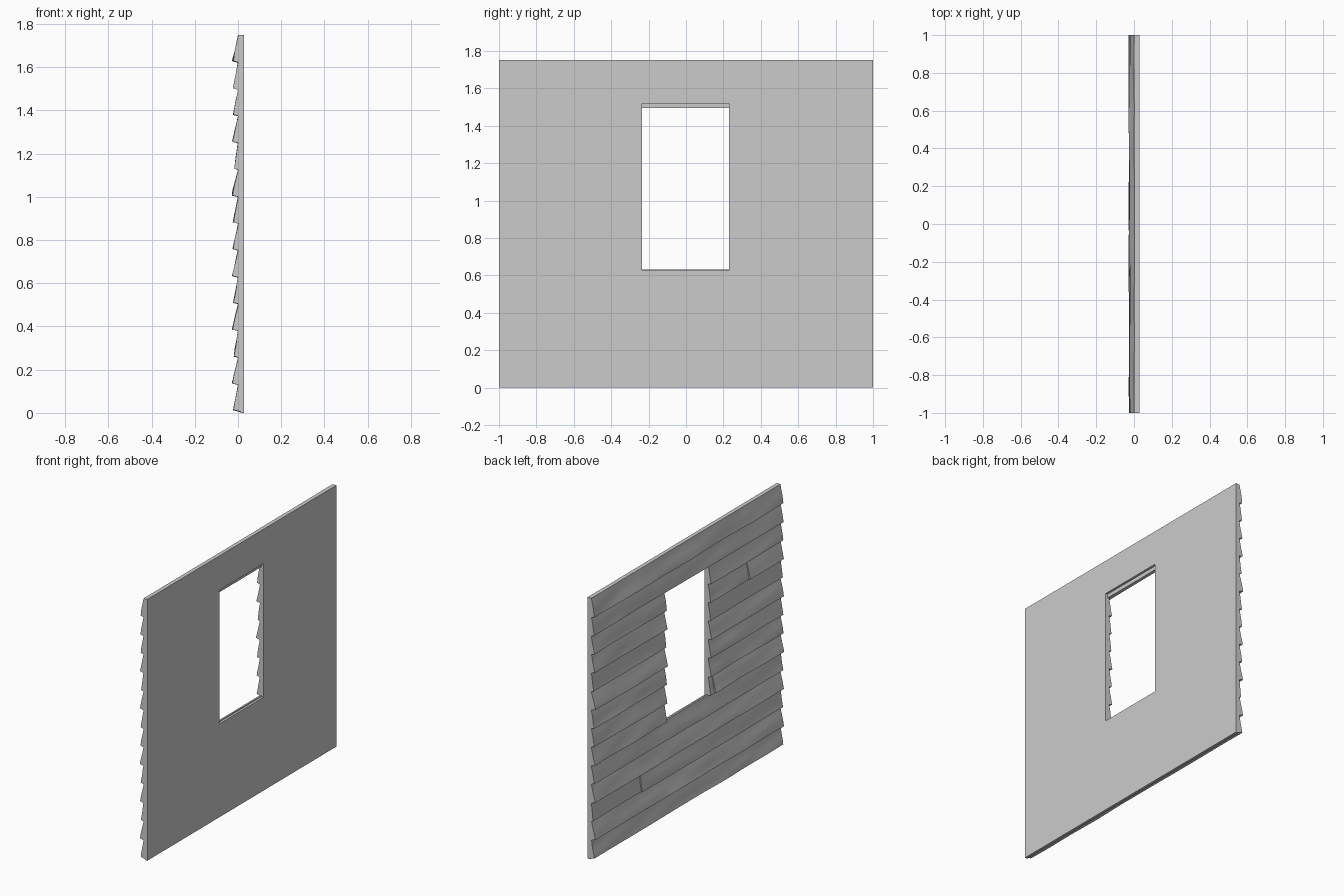
import bpy, bmesh, math, random
from mathutils import Vector, noise

if "Cube" in bpy.data.objects:
    bpy.data.objects.remove(bpy.data.objects["Cube"])
random.seed(4)

GREY = (0.6, 0.6, 0.6, 1)
mat = bpy.data.materials.new("plain grey")
mat.use_nodes = True
mat.diffuse_color = GREY
mat.node_tree.nodes["Principled BSDF"].inputs["Base Color"].default_value = GREY

HEIGHT, BASE, ROWS = 1.75, 0.01, 14
PITCH = (HEIGHT - BASE) / ROWS
WIN_Y = (-0.235, 0.23)
WIN_Z = (0.625, 1.52)
PANEL_X = (0.011, 0.028)


def finish(name, bm, smooth=False):
    bmesh.ops.recalc_face_normals(bm, faces=bm.faces)
    mesh = bpy.data.meshes.new(name)
    bm.to_mesh(mesh)
    bm.free()
    mesh.materials.append(mat)
    ob = bpy.data.objects.new(name, mesh)
    bpy.context.collection.objects.link(ob)
    if smooth:
        bpy.ops.object.select_all(action="DESELECT")
        ob.select_set(True)
        bpy.context.view_layer.objects.active = ob
        bpy.ops.object.shade_smooth_by_angle(angle=math.radians(35))
    return ob


def wall_panel():
    """Flat backing wall with a window opening."""
    bm = bmesh.new()
    ys, zs = (-1, *WIN_Y, 1), (0, *WIN_Z, HEIGHT)
    grid = [[bm.verts.new((PANEL_X[0], y, z)) for z in zs] for y in ys]
    for i in range(3):
        for j in range(3):
            if (i, j) != (1, 1):
                bm.faces.new((grid[i][j], grid[i + 1][j],
                              grid[i + 1][j + 1], grid[i][j + 1]))
    out = bmesh.ops.extrude_face_region(bm, geom=bm.faces[:], use_keep_orig=True)
    moved = [g for g in out["geom"] if isinstance(g, bmesh.types.BMVert)]
    bmesh.ops.translate(bm, verts=moved, vec=(PANEL_X[1] - PANEL_X[0], 0, 0))
    bmesh.ops.dissolve_limit(bm, angle_limit=0.01, verts=bm.verts, edges=bm.edges)
    finish("wall_panel", bm)


def board(row, y0, y1, lip):
    """One wedge-shaped, weathered siding board; lip is how far its foot juts out."""
    bm = bmesh.new()
    z0 = BASE + row * PITCH
    steps = 8
    length = max(2, round((y1 - y0) / 0.04))
    seed = random.uniform(0, 50)
    loops = []
    for i in range(length + 1):
        y = y0 + (y1 - y0) * i / length
        sag = 0.003 * noise.noise(Vector((seed, y * 2.5, 0)))
        pts = [(PANEL_X[0] + 0.002, z0 - 0.006 + sag)]
        for k in range(steps + 1):
            t = k / steps
            dent = noise.noise(Vector((y * 3 + seed, t * 1.6 + y, seed)))
            fade = 1 - 0.6 * t
            x = -lip + (lip + 0.001) * t + 0.005 * dent * fade
            pts.append((max(x, -0.029), z0 + 0.003 + sag * (1 - t) + (PITCH - 0.003) * t))
        pts.append((PANEL_X[0] + 0.002, z0 + PITCH))
        loops.append([bm.verts.new((x, y, max(z, 0))) for x, z in pts])
    n = len(loops[0])
    for a, b in zip(loops, loops[1:]):
        for k in range(n):
            bm.faces.new((a[k], b[k], b[(k + 1) % n], a[(k + 1) % n]))
    bm.faces.new(loops[0])
    bm.faces.new(loops[-1])
    finish(f"siding_board_{row + 1}", bm, smooth=True)


wall_panel()

# Siding rows, cut around the window, with a few butt joints
lips = (0.021, 0.027, 0.016, 0.026, 0.021, 0.024, 0.022,
        0.022, 0.027, 0.016, 0.023, 0.022, 0.021, 0.024)
joints = {2: 0.49, 5: -0.275, 10: -0.64}
for row, lip in enumerate(lips):
    spans = [(-1, WIN_Y[0]), (WIN_Y[1], 1)] if 5 <= row < 12 else [(-1, 1)]
    for y0, y1 in spans:
        cut = joints.get(row)
        if cut is not None and y0 < cut < y1:
            board(row, y0, cut - 0.002, lip + 0.003)
            board(row, cut + 0.002, y1, lip - 0.003)
        else:
            board(row, y0, y1, lip)
